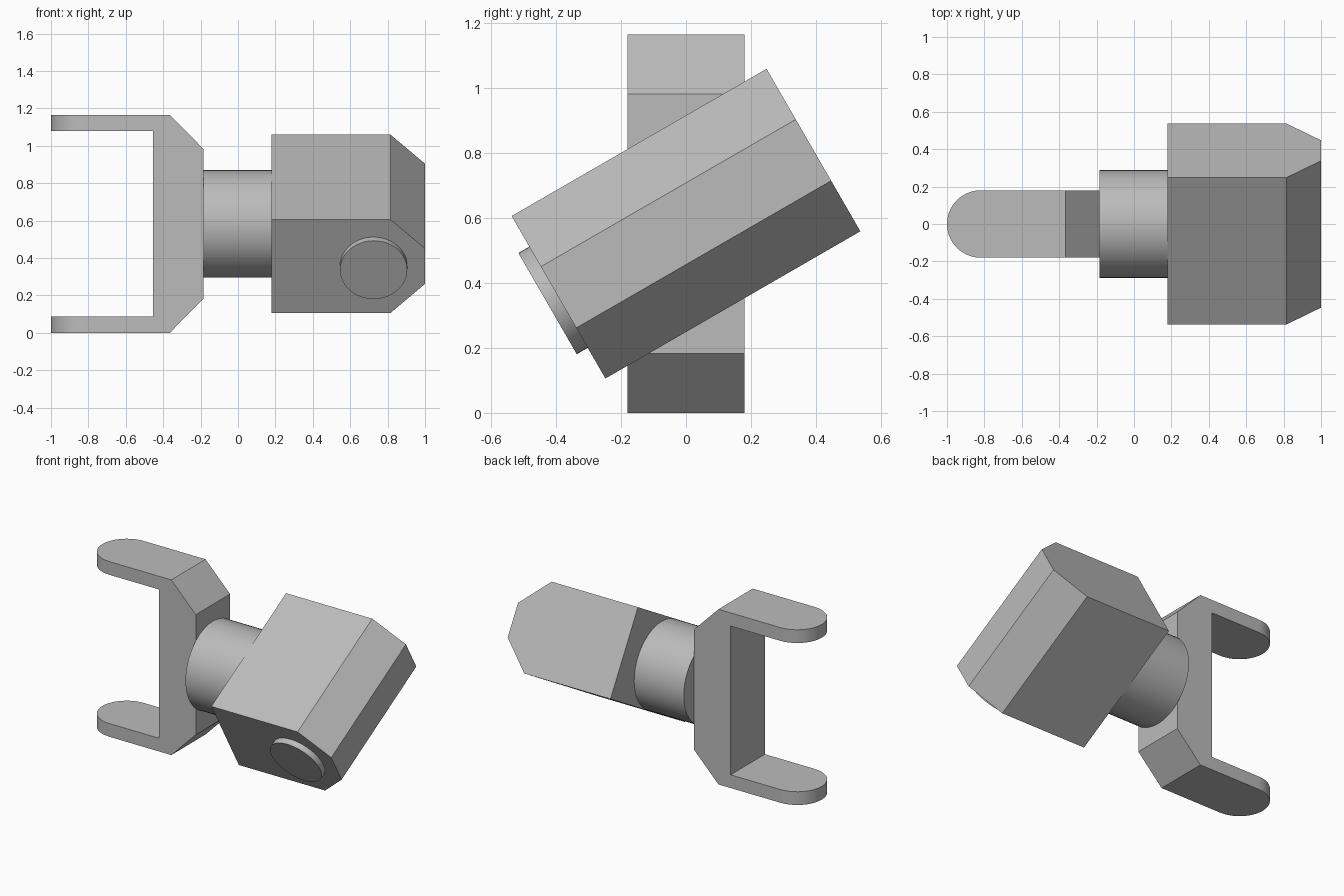
import bpy, bmesh, math
from mathutils import Matrix, Vector

cube = bpy.data.objects.get("Cube")
if cube:
    bpy.data.objects.remove(cube, do_unlink=True)

CENTRE_Z = 0.583
TILT = math.radians(30)

grey = bpy.data.materials.new("plain grey")
grey.use_nodes = True
GREY = (0.5, 0.5, 0.5, 1)
grey.diffuse_color = GREY
grey.node_tree.nodes["Principled BSDF"].inputs["Base Color"].default_value = GREY


def finish(name, bm, matrix=None):
    """Turn a bmesh into a named, shaded object."""
    bmesh.ops.recalc_face_normals(bm, faces=bm.faces[:])
    mesh = bpy.data.meshes.new(name)
    bm.to_mesh(mesh)
    bm.free()
    mesh.materials.append(grey)
    obj = bpy.data.objects.new(name, mesh)
    bpy.context.collection.objects.link(obj)
    if matrix:
        obj.matrix_world = matrix
    bpy.ops.object.select_all(action="DESELECT")
    obj.select_set(True)
    bpy.context.view_layer.objects.active = obj
    bpy.ops.object.shade_smooth_by_angle(angle=math.radians(30))
    return obj


def prism(profile, half_depth):
    """Extrude an x-z profile evenly to both sides along y."""
    bm = bmesh.new()
    face = bm.faces.new([bm.verts.new((x, -half_depth, z)) for x, z in profile])
    moved = bmesh.ops.extrude_face_region(bm, geom=[face])["geom"]
    verts = [v for v in moved if isinstance(v, bmesh.types.BMVert)]
    bmesh.ops.translate(bm, verts=verts, vec=(0, 2 * half_depth, 0))
    return bm


def cylinder(name, radius, depth, matrix):
    bm = bmesh.new()
    bmesh.ops.create_cone(bm, cap_ends=True, segments=48,
                          radius1=radius, radius2=radius, depth=depth)
    return finish(name, bm, matrix)


def mirrored(half):
    """Close an upper half profile with its reflection below."""
    return half + [(x, -z) for x, z in reversed(half)]


# Fork: C-shaped profile with chamfered outer corners and rounded arm tips
half_fork = [(-0.455, 0.495), (-1, 0.495), (-1, 0.583), (-0.365, 0.583), (-0.185, 0.4)]
bm = prism(mirrored(half_fork), 0.18)
tips = [e for e in bm.edges
        if all(v.co.x < -0.99 for v in e.verts)
        and abs(e.verts[0].co.y - e.verts[1].co.y) < 0.01]
bmesh.ops.bevel(bm, geom=tips, offset=0.1799, segments=10, profile=0.5, affect="EDGES")
finish("fork", bm, Matrix.Translation((0, 0, CENTRE_Z)))

# Round neck joining the fork to the block
cylinder("neck", 0.288, 0.365,
         Matrix.Translation((-0.0025, 0, CENTRE_Z)) @ Matrix.Rotation(math.pi / 2, 4, "Y"))

# Tilted block with a chamfered outer end
tilt = Matrix.Translation((0, 0, CENTRE_Z)) @ Matrix.Rotation(TILT, 4, "X")
half_block = [(0.18, 0.289), (0.815, 0.289), (1, 0.109)]
finish("block", prism(mirrored(half_block), 0.4535), tilt)

# Shallow round button on the lower end of the block
cylinder("button", 0.18, 0.06,
         tilt @ Matrix.Translation((0.725, -0.4625, 0)) @ Matrix.Rotation(math.pi / 2, 4, "X"))
